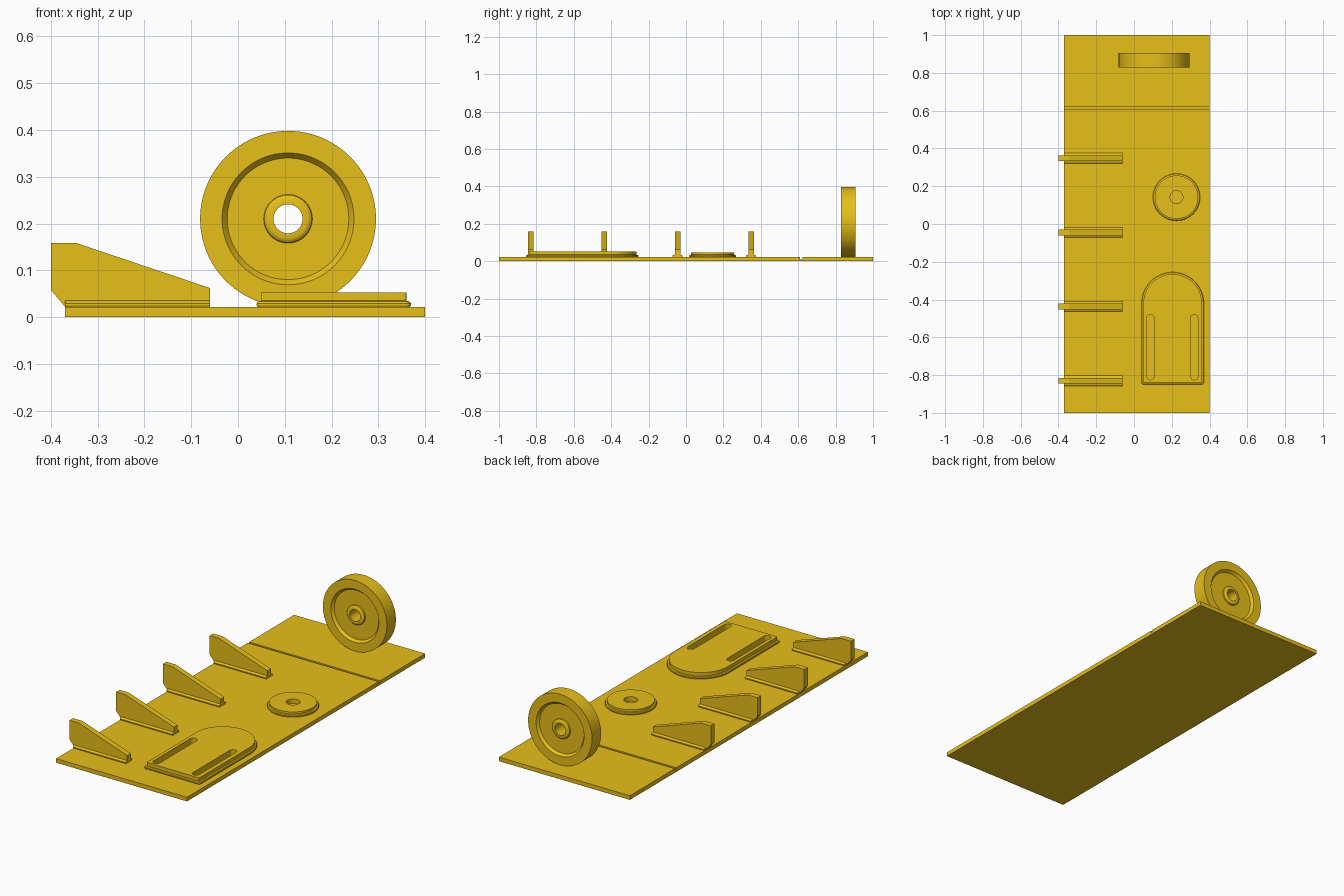
import bpy, bmesh, math
from math import pi, sin, cos

if "Cube" in bpy.data.objects:
    bpy.data.objects.remove(bpy.data.objects["Cube"])

mat = bpy.data.materials.new("yellow_paint")
mat.diffuse_color = (0.80, 0.52, 0.01, 1)
mat.use_nodes = True
mat.node_tree.nodes["Principled BSDF"].inputs["Base Color"].default_value = mat.diffuse_color
TOP = 0.022  # upper surface of the base plate


def finish(name, bm, smooth=False):
    bmesh.ops.recalc_face_normals(bm, faces=bm.faces)
    me = bpy.data.meshes.new(name)
    bm.to_mesh(me)
    bm.free()
    ob = bpy.data.objects.new(name, me)
    bpy.context.collection.objects.link(ob)
    me.materials.append(mat)
    if smooth:
        bpy.ops.object.select_all(action='DESELECT')
        ob.select_set(True)
        bpy.context.view_layer.objects.active = ob
        bpy.ops.object.shade_smooth_by_angle(angle=math.radians(30))
    return ob


def prism(name, pts, vec):
    """Closed 3D polygon swept along a vector."""
    bm = bmesh.new()
    face = bm.faces.new([bm.verts.new(p) for p in pts])
    geo = bmesh.ops.extrude_face_region(bm, geom=[face])["geom"]
    bmesh.ops.translate(bm, vec=vec, verts=[g for g in geo if isinstance(g, bmesh.types.BMVert)])
    return finish(name, bm)


def loft(name, rings, wrap=False):
    """Quad skin joining loops with equal point counts."""
    bm = bmesh.new()
    loops = [[bm.verts.new(p) for p in r] for r in rings]
    pairs = list(zip(loops, loops[1:])) + ([(loops[-1], loops[0])] if wrap else [])
    for a, b in pairs:
        for i in range(len(a)):
            j = (i + 1) % len(a)
            bm.faces.new((a[i], a[j], b[j], b[i]))
    return finish(name, bm, True)


def arc(cx, cy, r, a0, a1, n):
    return [(cx + r * cos(a0 + (a1 - a0) * i / n), cy + r * sin(a0 + (a1 - a0) * i / n))
            for i in range(n + 1)]


def circle(cx, cy, r, n=64):
    return arc(cx, cy, r, 0, 2 * pi, n)[:-1]


def plate_with_holes(name, outlines, z0, z1):
    """First outline is the edge, the others are cut-outs."""
    cu = bpy.data.curves.new(name, 'CURVE')
    cu.dimensions, cu.fill_mode, cu.extrude = '2D', 'BOTH', (z1 - z0) / 2
    for pts in outlines:
        sp = cu.splines.new('POLY')
        sp.points.add(len(pts) - 1)
        sp.use_cyclic_u = True
        for p, (x, y) in zip(sp.points, pts):
            p.co = (x, y, 0, 1)
    tmp = bpy.data.objects.new(name + "_curve", cu)
    bpy.context.collection.objects.link(tmp)
    bm = bmesh.new()
    bm.from_mesh(tmp.to_mesh())
    bpy.data.objects.remove(tmp)
    bmesh.ops.remove_doubles(bm, verts=bm.verts, dist=1e-5)
    bmesh.ops.translate(bm, vec=(0, 0, (z0 + z1) / 2), verts=bm.verts)
    return finish(name, bm, True)


def weld(name, outline):
    """Fillet bead around a pad; outline(offset) gives the loop."""
    steps = [(0.008, TOP), (0.010, 0.025), (0.010, 0.029), (0.007, 0.033), (0, 0.035)]
    loft(name, [[(x, y, z) for x, y in outline(d)] for d, z in steps])


# Base plate with a narrow cross groove
side = [(-1, 0), (1, 0), (1, TOP), (0.622, TOP), (0.622, 0.010), (0.610, 0.010),
        (0.610, TOP), (-1, TOP)]
prism("base_plate", [(-0.37, y, z) for y, z in side], (0.77, 0, 0))

# Four gusset brackets, each on a weld strip
gusset = [(-0.37, TOP), (-0.40, 0.058), (-0.40, 0.158), (-0.345, 0.158), (-0.06, 0.062), (-0.06, TOP)]
half = [(0.025, TOP), (0.027, 0.025), (0.027, 0.029), (0.022, 0.033), (0.015, 0.035)]
for k, y in enumerate((-0.83, -0.437, -0.045, 0.348)):
    prism(f"gusset_{k + 1}", [(x, y - 0.015, z) for x, z in gusset], (0, 0.03, 0))
    strip = half + [(-w, z) for w, z in reversed(half)]
    prism(f"gusset_weld_{k + 1}", [(-0.37, y + w, z) for w, z in strip], (0.31, 0, 0))


# Arched pad with two slots
def arch(d):
    c = 0.003 + d
    return (arc(0.205, -0.42, 0.155 + d, 0, pi, 40)
            + arc(0.05 - d + c, -0.84 - d + c, c, pi, 1.5 * pi, 6)
            + arc(0.36 + d - c, -0.84 - d + c, c, 1.5 * pi, 2 * pi, 6))


def slot(cx, y0, y1, r):
    return arc(cx, y1 - r, r, 0, pi, 14) + arc(cx, y0 + r, r, pi, 2 * pi, 14)


plate_with_holes("arched_pad", [arch(0)] + [slot(cx, -0.825, -0.48, 0.019) for cx in (0.087, 0.319)],
                 TOP, 0.053)
weld("arched_pad_weld", arch)

# Round pad with a centre hole
plate_with_holes("round_pad", [circle(0.225, 0.142, 0.115), circle(0.225, 0.142, 0.034, 40)], TOP, 0.046)
weld("round_pad_weld", lambda d: circle(0.225, 0.142, 0.115 + d))

# Wheel: symmetric turned profile (radius, half width), recessed web and hub
prof = [(0.031, 0.037), (0.042, 0.037), (0.047, 0.035), (0.051, 0.031), (0.052, 0.024),
        (0.130, 0.024), (0.141, 0.038), (0.188, 0.038)]
prof += [(r, -w) for r, w in reversed(prof)]
loft("wheel", [[(x, 0.867 + w, z) for x, z in circle(0.107, 0.21, r, 96)] for r, w in prof], True)
